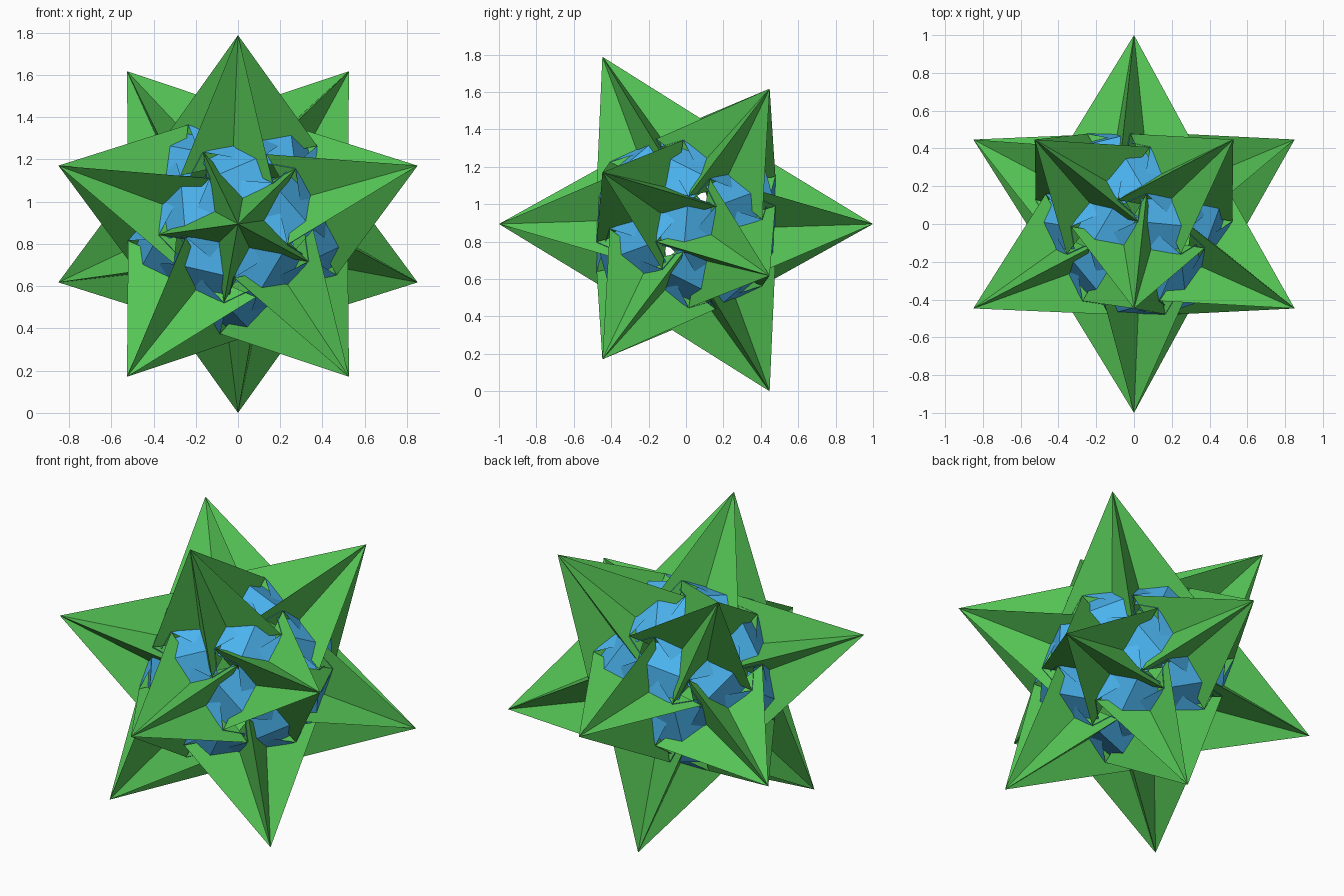
import bpy
from math import sin, cos, radians
from mathutils import Vector

if "Cube" in bpy.data.objects:
    bpy.data.objects.remove(bpy.data.objects["Cube"])

CENTRE = Vector((0, 0, 0.8944))


def material(name, rgb):
    m = bpy.data.materials.new(name)
    m.diffuse_color = (*rgb, 1)
    m.use_nodes = True
    m.node_tree.nodes["Principled BSDF"].inputs["Base Color"].default_value = m.diffuse_color
    return m


def build(name, verts, faces, mat):
    me = bpy.data.meshes.new(name)
    me.from_pydata([v + CENTRE for v in verts], [], faces)
    me.materials.append(mat)
    ob = bpy.data.objects.new(name, me)
    bpy.context.collection.objects.link(ob)
    return ob


green = material("green", (0.09, 0.55, 0.09))
blue = material("blue", (0.07, 0.45, 0.85))

# Twelve spike tips on the icosahedral axes, one pointing to the front
tips = [Vector((0, -1, 0)), Vector((0, 1, 0))]
for k in range(5):
    a = radians(90 + 72 * k)
    t = Vector((0.8944 * cos(a), -0.4472, 0.8944 * sin(a)))
    tips += [t, -t]


def adjacent(a, b):
    return 0.4 < a.dot(b) < 0.5


TWIST, RADIUS, BASE = 25.8, 0.378, 0.388
VALLEY = RADIUS * 0.382      # inner radius of a regular five-pointed star


def corner(tip, near, turn=0.0, radius=RADIUS):
    """Base point of a spike, turned from the direction of a neighbouring tip."""
    e1 = (near - tip * near.dot(tip)).normalized()
    a = radians(TWIST + turn)
    return tip * BASE + (e1 * cos(a) + tip.cross(e1) * sin(a)) * radius


# Spikes: five-pointed star pyramids, each twisted about its own axis
verts, faces = [], []
for t in tips:
    near = next(u for u in tips if adjacent(t, u))
    n = len(verts)
    verts.append(t)
    verts += [corner(t, near, 36 * k, VALLEY if k % 2 else RADIUS) for k in range(10)]
    faces += [(n, n + 1 + k, n + 1 + (k + 1) % 10) for k in range(10)]
    faces.append(tuple(n + 10 - k for k in range(10)))
build("star_spikes", verts, faces, green)

# Core: a pair of triangles between each two adjacent spikes, sharing a ridge
verts, faces = [], []
for b in tips:
    for d in tips:
        if adjacent(b, d):
            both = [u for u in tips if adjacent(u, b) and adjacent(u, d)]
            right, left = sorted(both, key=lambda u: u.dot(b.cross(d)))
            n = len(verts)
            verts += [corner(left, b), corner(right, b), corner(right, d)]
            faces.append((n, n + 1, n + 2))
build("core_triangles", verts, faces, blue)
